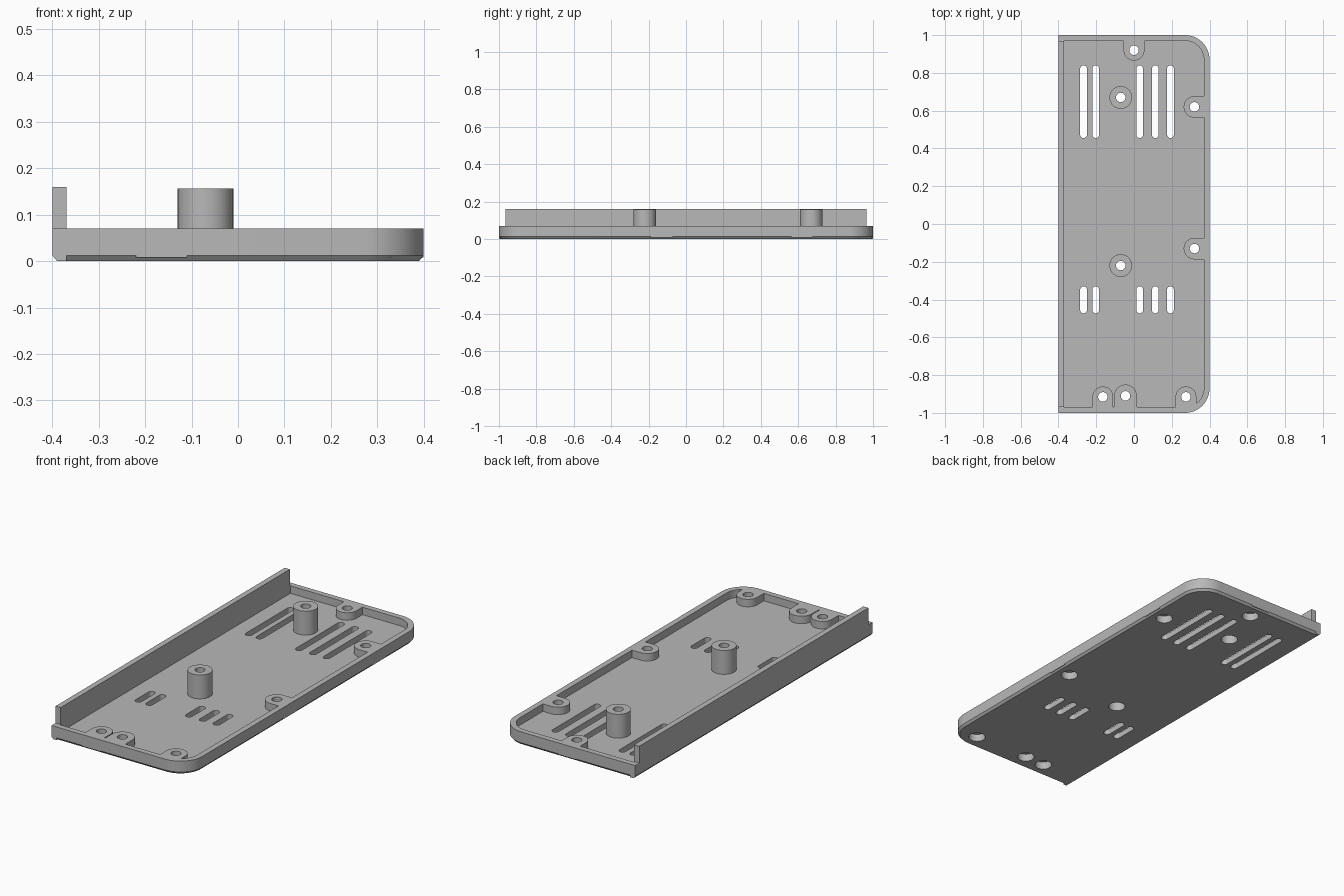
import bpy, bmesh, math

cube = bpy.data.objects.get("Cube")
if cube:
    bpy.data.objects.remove(cube, do_unlink=True)

grey = bpy.data.materials.new("plain grey")
grey.use_nodes = True
GREY = (0.48, 0.48, 0.48, 1)
grey.diffuse_color = GREY
grey.node_tree.nodes["Principled BSDF"].inputs["Base Color"].default_value = GREY

RIM, FLOOR, WALL = 0.07, 0.03, 0.03
INNER_X = -0.37


def loft(name, rings):
    """Solid through a stack of (outline, z) rings with equal point counts."""
    bm = bmesh.new()
    loops = [[bm.verts.new((x, y, z)) for x, y in pts] for pts, z in rings]
    n = len(loops[0])
    for a, b in zip(loops, loops[1:]):
        for i in range(n):
            j = (i + 1) % n
            bm.faces.new((a[i], a[j], b[j], b[i]))
    bm.faces.new(loops[0][::-1])
    bm.faces.new(loops[-1])
    bmesh.ops.recalc_face_normals(bm, faces=bm.faces)
    mesh = bpy.data.meshes.new(name)
    bm.to_mesh(mesh)
    bm.free()
    mesh.materials.append(grey)
    ob = bpy.data.objects.new(name, mesh)
    bpy.context.collection.objects.link(ob)
    return ob


def arc(cx, cy, r, start, end, n):
    return [(cx + r * math.cos(math.radians(start + (end - start) * i / n)),
             cy + r * math.sin(math.radians(start + (end - start) * i / n)))
            for i in range(n + 1)]


def circle(cx, cy, r, n=40):
    return arc(cx, cy, r, 0, 360, n)[:-1]


def tray_outline(inset, left=INNER_X):
    """Square corners on the left, rounded corners on the right."""
    r, y = 0.13 - inset, 1 - inset
    return ([(left, -y)] + arc(0.27, -0.87, r, -90, 0, 16)
            + arc(0.27, 0.87, r, 0, 90, 16) + [(left, y)])


def combine(target, other, operation):
    mod = target.modifiers.new("boolean", 'BOOLEAN')
    mod.operation, mod.solver, mod.object = operation, 'EXACT', other
    bpy.context.view_layer.objects.active = target
    bpy.ops.object.modifier_apply(modifier=mod.name)
    bpy.data.objects.remove(other, do_unlink=True)


def box(name, x0, x1, y0, y1, z0, z1):
    pts = [(x0, y0), (x1, y0), (x1, y1), (x0, y1)]
    return loft(name, [(pts, z0), (pts, z1)])


# Shallow tray with a chamfered bottom edge
tray = loft("tray", [(tray_outline(0.01), 0), (tray_outline(0), 0.012),
                     (tray_outline(0), RIM)])
inside = tray_outline(WALL, -0.5)
combine(tray, loft("cavity", [(inside, FLOOR), (inside, 0.2)]), 'DIFFERENCE')

# Screw posts joined to the rim: x, y, radius, outward angle, tongue length
posts = [(0, 0.92, 0.055, 90, 0.08), (0.32, 0.62, 0.057, 0, 0.08),
         (0.32, -0.13, 0.057, 0, 0.08), (0.275, -0.915, 0.055, -90, 0.068),
         (-0.165, -0.915, 0.055, -90, 0.085), (-0.045, -0.91, 0.06, -90, 0.08)]
for x, y, r, angle, reach in posts:
    pts = arc(x, y, r, angle + 90, angle + 270, 20)
    dx = reach * math.cos(math.radians(angle))
    dy = reach * math.sin(math.radians(angle))
    (ax, ay), (bx, by) = pts[0], pts[-1]
    pts += [(bx + dx, by + dy), (ax + dx, ay + dy)]
    combine(tray, loft("post", [(pts, 0.008), (pts, RIM)]), 'UNION')

# Tall standoffs on the floor
standoffs = [(-0.07, 0.67), (-0.07, -0.22)]
for x, y in standoffs:
    pts = circle(x, y, 0.06)
    combine(tray, loft("standoff", [(pts, 0.015), (pts, 0.157)]), 'UNION')

# Screw holes, counterbored from below
holes = [(p[0], p[1], 0.04) for p in posts] + [(x, y, 0.12) for x, y in standoffs]
for x, y, depth in holes:
    wide, narrow = circle(x, y, 0.042), circle(x, y, 0.025)
    combine(tray, loft("hole", [(wide, -0.02), (wide, depth),
                                (narrow, depth), (narrow, 0.2)]), 'DIFFERENCE')

# Ventilation slots
for x in (-0.267, -0.203, 0.03, 0.113, 0.193):
    for y0, y1 in ((0.455, 0.84), (-0.473, -0.33)):
        r = 0.018
        pts = arc(x, y1 - r, r, 0, 180, 12) + arc(x, y0 + r, r, 180, 360, 12)
        combine(tray, loft("slot", [(pts, -0.02), (pts, 0.06)]), 'DIFFERENCE')

# Straight side: full-length rail with a chamfered lower edge, wall above
rail = loft("side_rail", [
    ([(x, y) for x, y in ((left, -1), (INNER_X, -1), (INNER_X, 1), (left, 1))], z)
    for left, z in ((-0.39, 0), (-0.4, 0.012), (-0.4, RIM))])
combine(rail, box("side_wall", -0.4, INNER_X, -0.965, 0.965, 0.05, 0.16), 'UNION')

for ob in (tray, rail):
    bpy.ops.object.select_all(action='DESELECT')
    ob.select_set(True)
    bpy.context.view_layer.objects.active = ob
    bpy.ops.object.shade_smooth_by_angle(angle=math.radians(30))
